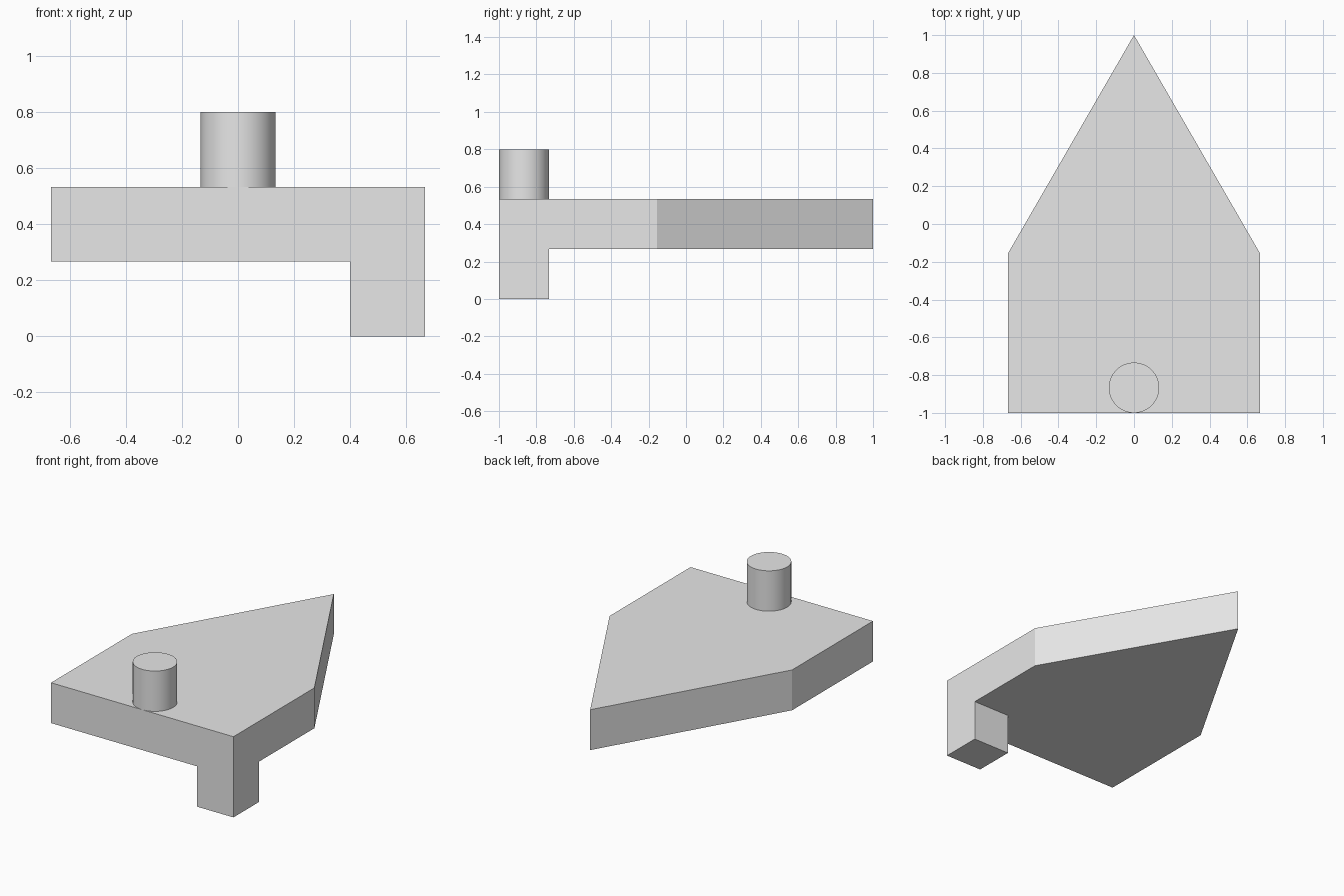
import bpy, bmesh, math
from mathutils import Vector

cube = bpy.data.objects.get("Cube")
if cube:
    bpy.data.objects.remove(cube, do_unlink=True)

UNIT = 4 / 15                      # thickness of plate, foot and peg
HALF = 2.5 * UNIT                  # half width of the plate
SHOULDER = 1 - HALF * math.sqrt(3)  # where the sides start tapering to the point

grey = bpy.data.materials.new("light grey")
grey.use_nodes = True
grey.diffuse_color = (0.8, 0.8, 0.8, 1)
grey.node_tree.nodes["Principled BSDF"].inputs["Base Color"].default_value = (0.8, 0.8, 0.8, 1)


def extrude(bm, face, dz):
    """Extrude a face vertically and return its cap."""
    result = bmesh.ops.extrude_face_region(bm, geom=[face])["geom"]
    verts = [g for g in result if isinstance(g, bmesh.types.BMVert)]
    bmesh.ops.translate(bm, verts=verts, vec=(0, 0, dz))
    return next(g for g in result if isinstance(g, bmesh.types.BMFace))


# Pointed plate
bm = bmesh.new()
outline = [(-HALF, -1), (HALF, -1), (HALF, SHOULDER), (0, 1), (-HALF, SHOULDER)]
base = bm.faces.new([bm.verts.new((x, y, UNIT)) for x, y in outline])
extrude(bm, base, UNIT)

# Cut the foot outline into the underside
for point, normal in (((HALF - UNIT, 0, 0), (1, 0, 0)), ((0, UNIT - 1, 0), (0, 1, 0))):
    bmesh.ops.bisect_plane(bm, geom=bm.verts[:] + bm.edges[:] + bm.faces[:],
                           plane_co=point, plane_no=normal)

# Corner foot, flush with the front and side of the plate
target = Vector((HALF - UNIT / 2, UNIT / 2 - 1, UNIT))
corner = min(bm.faces, key=lambda f: (f.calc_center_median() - target).length)
extrude(bm, corner, -UNIT)
bmesh.ops.recalc_face_normals(bm, faces=bm.faces[:])
bmesh.ops.dissolve_limit(bm, angle_limit=math.radians(1), verts=bm.verts[:], edges=bm.edges[:])

mesh = bpy.data.meshes.new("pointed_plate_with_foot")
bm.to_mesh(mesh)
bm.free()
mesh.materials.append(grey)
plate = bpy.data.objects.new("pointed_plate_with_foot", mesh)
bpy.context.collection.objects.link(plate)

# Round peg on the front edge
bpy.ops.mesh.primitive_cylinder_add(vertices=64, radius=UNIT / 2, depth=UNIT,
                                    location=(0, UNIT / 2 - 1, 2.5 * UNIT))
peg = bpy.context.object
peg.name = "round_peg"
peg.data.materials.append(grey)
bpy.ops.object.shade_smooth_by_angle()
